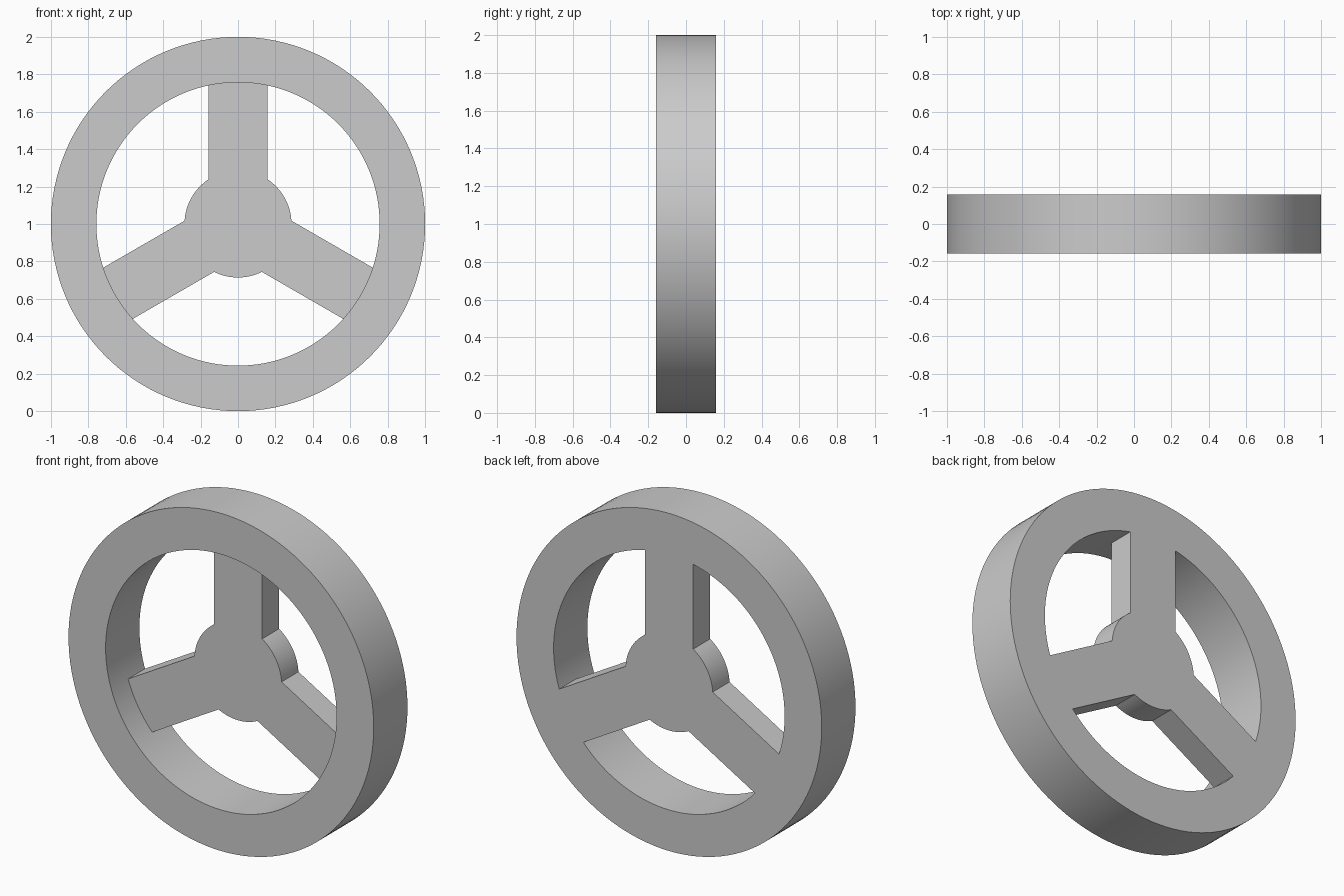
import bpy, bmesh
from math import sin, cos, asin, pi, radians

if "Cube" in bpy.data.objects:
    bpy.data.objects.remove(bpy.data.objects["Cube"])

HALF = 0.158          # half depth of the rim, also half width of a spoke
R_OUT, R_IN, R_HUB = 1.0, 0.757, 0.286

grey = bpy.data.materials.new("plain grey")
grey.use_nodes = True
grey.diffuse_color = (0.6, 0.6, 0.6, 1)
grey.node_tree.nodes["Principled BSDF"].inputs["Base Color"].default_value = (0.6, 0.6, 0.6, 1)


def arc(radius, start, end, steps):
    """Points (x, z) along an arc, angles measured from +x."""
    angles = [start + (end - start) * i / steps for i in range(steps + 1)]
    return [(radius * cos(a), radius * sin(a)) for a in angles]


def finish(name, bm):
    bmesh.ops.recalc_face_normals(bm, faces=bm.faces)
    mesh = bpy.data.meshes.new(name)
    bm.to_mesh(mesh)
    bm.free()
    mesh.materials.append(grey)
    obj = bpy.data.objects.new(name, mesh)
    obj.location.z = R_OUT
    bpy.context.collection.objects.link(obj)
    bpy.ops.object.select_all(action='DESELECT')
    obj.select_set(True)
    bpy.context.view_layer.objects.active = obj
    bpy.ops.object.shade_smooth_by_angle(angle=radians(30))
    return obj


# Rim: rectangular section swept round the axle
bm = bmesh.new()
section = [(R_IN, -HALF), (R_OUT, -HALF), (R_OUT, HALF), (R_IN, HALF)]
SEGMENTS = 128
rings = [[bm.verts.new((r * cos(a), y, r * sin(a))) for r, y in section]
         for a in (2 * pi * i / SEGMENTS for i in range(SEGMENTS))]
for i, ring in enumerate(rings):
    after = rings[(i + 1) % SEGMENTS]
    for j in range(4):
        k = (j + 1) % 4
        bm.faces.new((ring[j], ring[k], after[k], after[j]))
finish("rim", bm)

# Hub and three spokes: one outline, extruded from mid depth to the back
r_tip = R_IN + 0.002
tip, root = asin(HALF / r_tip), asin(HALF / R_HUB)
outline = []
for n in range(3):
    mid = pi / 2 + n * 2 * pi / 3
    outline += arc(r_tip, mid - tip, mid + tip, 10)
    outline += arc(R_HUB, mid + root, mid + 2 * pi / 3 - root, 12)
bm = bmesh.new()
face = bm.faces.new([bm.verts.new((x, 0, z)) for x, z in outline])
new = bmesh.ops.extrude_face_region(bm, geom=[face], use_keep_orig=True)["geom"]
bmesh.ops.translate(bm, vec=(0, HALF, 0),
                    verts=[v for v in new if isinstance(v, bmesh.types.BMVert)])
finish("hub_and_spokes", bm)
